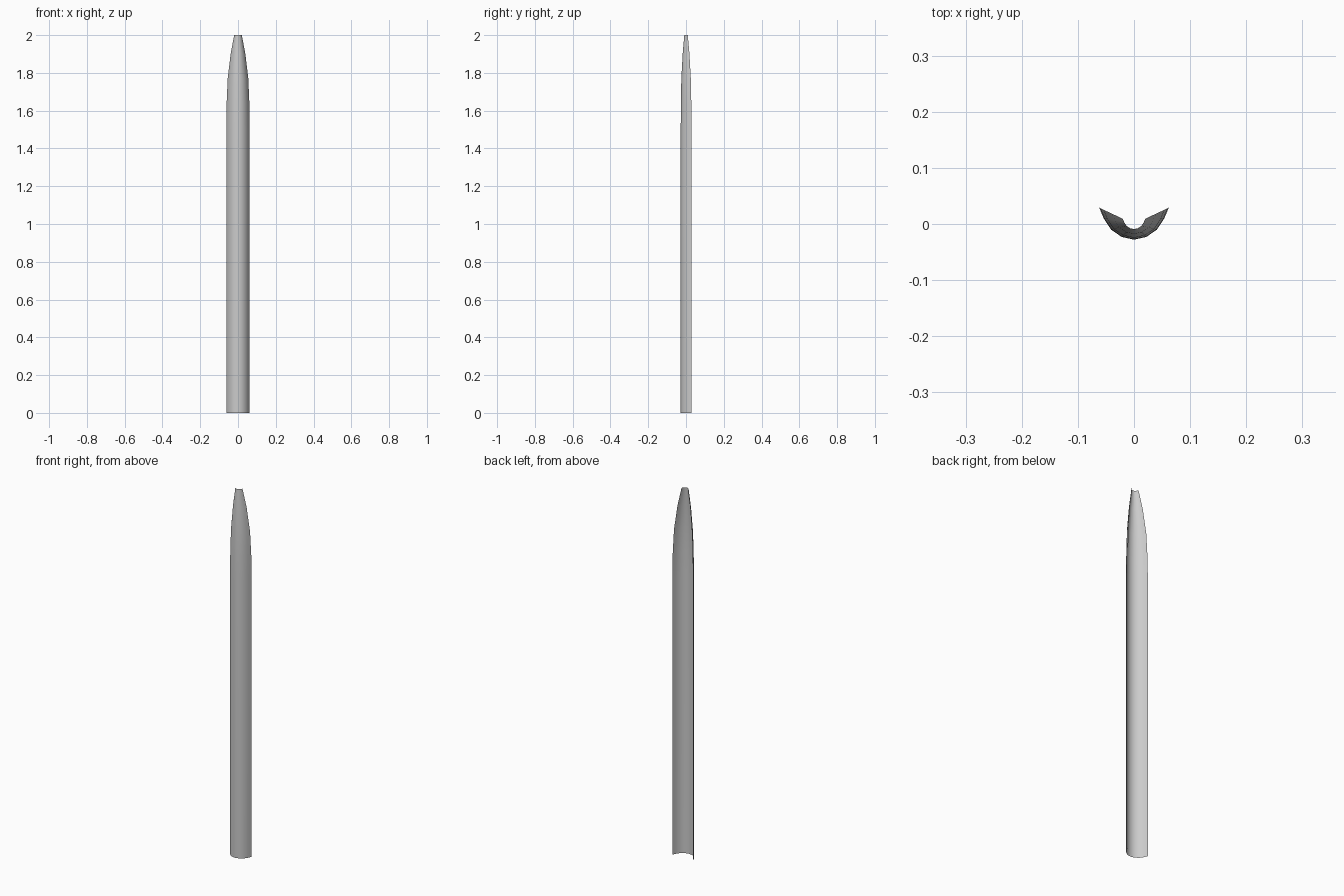
import bpy, bmesh, math

if "Cube" in bpy.data.objects:
    bpy.data.objects.remove(bpy.data.objects["Cube"])

# Half of the curved cross-section (x, y), mirrored below
half = [(0.062, 0.029), (0.054, 0.010), (0.041, -0.010), (0.022, -0.023), (0.0, -0.028)]
profile = [(-x, y) for x, y in half] + half[-2::-1]

# Height and scale of each ring: straight shaft, then rounded taper
rings = [(0.0, 1.0), (1.5, 1.0), (1.64, 0.97), (1.77, 0.88), (1.9, 0.63), (2.0, 0.325)]

# Thin open curved sheet lofted through the rings
bm = bmesh.new()
rows = [[bm.verts.new((x * s, y * s, z)) for x, y in profile] for z, s in rings]
for low, high in zip(rows, rows[1:]):
    for i in range(len(profile) - 1):
        bm.faces.new((low[i], low[i + 1], high[i + 1], high[i]))
mesh = bpy.data.meshes.new("curved_blade")
bm.to_mesh(mesh)
bm.free()

blade = bpy.data.objects.new("curved_blade", mesh)
bpy.context.collection.objects.link(blade)
bpy.context.view_layer.objects.active = blade
blade.select_set(True)
bpy.ops.object.shade_smooth_by_angle(angle=math.radians(40))
